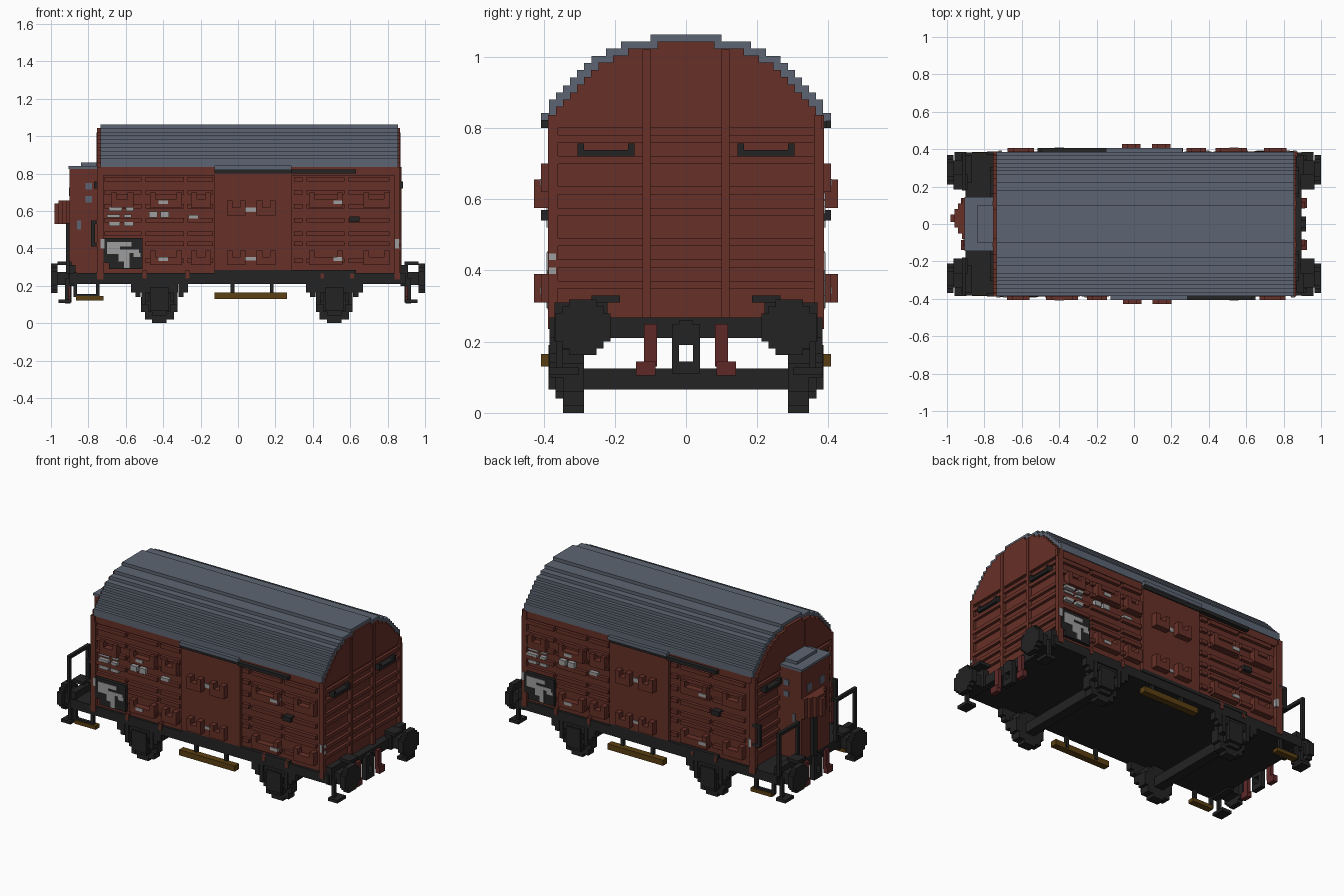
import bpy, bmesh, math

if "Cube" in bpy.data.objects:
    bpy.data.objects.remove(bpy.data.objects["Cube"])

V = 0.0195  # block size of the stepped style


def material(name, rgb):
    m = bpy.data.materials.new(name)
    m.use_nodes = True
    m.diffuse_color = (*rgb, 1)
    bsdf = m.node_tree.nodes["Principled BSDF"]
    bsdf.inputs["Base Color"].default_value = (*rgb, 1)
    bsdf.inputs["Roughness"].default_value = 0.9
    return m


RED = material("oxide red", (0.135, 0.030, 0.021))
ROOF = material("slate grey", (0.110, 0.130, 0.170))
DARK = material("charcoal", (0.017, 0.017, 0.017))
PALE = material("pale grey", (0.34, 0.34, 0.34))
WOOD = material("brown wood", (0.105, 0.050, 0.006))
MAROON = material("dark maroon", (0.115, 0.022, 0.022))


def part(name, mat, boxes):
    """One object made of boxes given as (x0, x1, y0, y1, z0, z1)."""
    bm = bmesh.new()
    for x0, x1, y0, y1, z0, z1 in boxes:
        vs = bmesh.ops.create_cube(bm, size=1)["verts"]
        for v in vs:
            v.co = (x1 if v.co.x > 0 else x0, y1 if v.co.y > 0 else y0, z1 if v.co.z > 0 else z0)
    mesh = bpy.data.meshes.new(name)
    bm.to_mesh(mesh)
    bm.free()
    mesh.materials.append(mat)
    ob = bpy.data.objects.new(name, mesh)
    bpy.context.collection.objects.link(ob)
    return ob


def mirror_y(boxes):
    return boxes + [(a, b, -d, -c, e, f) for a, b, c, d, e, f in boxes]


def mirror_x(boxes):
    return boxes + [(-b, -a, c, d, e, f) for a, b, c, d, e, f in boxes]


def both_sides(boxes):
    """Repeat side details on the other long side, turned half round."""
    return boxes + [(0.135 - b, 0.135 - a, -d, -c, e, f) for a, b, c, d, e, f in boxes]


def side(x0, x1, z0, z1, out):
    return (x0, x1, -out, -0.36, z0, z1)


def disc_x(x0, x1, y, z, r):
    """Stepped disc facing x."""
    out = []
    n = round(2 * r / V)
    for k in range(n):
        c = -r + (k + 0.5) * 2 * r / n
        h = max(V, round(math.sqrt(r * r - c * c) / V) * V)
        out.append((x0, x1, y - h, y + h, z + c - r / n, z + c + r / n))
    return out


def disc_y(x, y0, y1, z, r):
    return [(x + b[2], x + b[3], y0, y1, b[4], b[5]) for b in disc_x(0, 1, 0, z, r)]


# Stepped roof arch: half width and top height of each step
steps = [(0.385, 0.88), (0.365, 0.90), (0.345, 0.92), (0.326, 0.942), (0.306, 0.963), (0.287, 0.983),
         (0.265, 1.003), (0.225, 1.023), (0.183, 1.043), (0.10, 1.063)]
lows = [0.835] + [z for _, z in steps[:-1]]
part("roof", ROOF, [(-0.735, 0.855, -w, w, lo, z) for (w, z), lo in zip(steps, lows)])
part("end_wall_arches", RED, [(x0, x1, -w + V, w - V, 0.8, z - V)
                              for w, z in steps for x0, x1 in ((-0.755, -0.72), (0.84, 0.865))])

# Body, door and ribs
part("body_walls", RED, [(-0.735, 0.848, -0.368, 0.368, 0.265, 0.836)])
part("side_doors", RED, both_sides([side(-0.125, 0.285, 0.285, 0.80, 0.388)]))
part("door_headers", ROOF, both_sides([side(-0.125, 0.285, 0.82, 0.842, 0.407)]))
part("door_rails", DARK, both_sides([side(-0.125, 0.285, 0.80, 0.82, 0.395), side(0.285, 0.63, 0.80, 0.822, 0.407),
                                     side(-0.125, 0.63, 0.265, 0.285, 0.388)]))
rows = (0.77, 0.70, 0.625, 0.55, 0.478, 0.425, 0.335)
spans = ((-0.715, -0.515), (-0.495, -0.29), (-0.27, -0.135), (0.30, 0.345), (0.365, 0.57), (0.59, 0.81))
part("side_ribs", RED, both_sides(
    [side(a, b, z - 0.012, z + 0.012, 0.388) for a, b in spans for z in rows]
    + [side(-0.74, 0.865, 0.79, 0.836, 0.38)]
    + [side(a, a + 0.02, 0.235, 0.80, 0.388) for a in (-0.738, 0.845)]
    + [side(a, a + 0.02, 0.24, 0.285, 0.388) for a in (-0.51, -0.28, 0.44, 0.60)]))


# U-shaped hinges and brackets
def bracket(x0, x1, z, out):
    return [side(x0, x1, z, z + 0.045, out), side(x0, x0 + 0.03, z + 0.045, z + 0.08, out),
            side(x1 - 0.03, x1, z + 0.045, z + 0.08, out)]


brackets = []
for z in (0.62, 0.31):
    for a, b in ((-0.47, -0.30), (-0.25, -0.145), (0.38, 0.56), (0.67, 0.81)):
        brackets += bracket(a, b, z, 0.407)
brackets += bracket(-0.68, -0.56, 0.62, 0.407)
for z in (0.575, 0.31):
    brackets += bracket(-0.06, 0.04, z, 0.427) + bracket(0.10, 0.20, z, 0.427)
part("side_brackets", RED, both_sides(brackets))

# Painted panels and markings on the sides
part("chalk_panels", DARK, both_sides([side(-0.72, -0.51, 0.325, 0.455, 0.389), side(-0.69, -0.51, 0.29, 0.325, 0.389),
                                       side(0.595, 0.65, 0.54, 0.57, 0.407)]))
blob = [(-0.70, -0.57, 0.41, 0.435), (-0.70, -0.63, 0.37, 0.41), (-0.65, -0.53, 0.375, 0.395),
        (-0.64, -0.58, 0.33, 0.375), (-0.61, -0.58, 0.295, 0.33), (-0.56, -0.52, 0.355, 0.375),
        (-0.735, -0.715, 0.40, 0.45)]
marks = [(-0.69, -0.62, 0.60, 0.618), (-0.60, -0.56, 0.60, 0.618), (-0.70, -0.63, 0.565, 0.58),
         (-0.61, -0.57, 0.565, 0.58), (-0.69, -0.63, 0.52, 0.54), (-0.61, -0.56, 0.52, 0.54),
         (-0.475, -0.43, 0.565, 0.597), (-0.415, -0.37, 0.565, 0.597), (-0.265, -0.21, 0.56, 0.578),
         (0.04, 0.095, 0.595, 0.62), (0.04, 0.095, 0.335, 0.353), (0.84, 0.86, 0.40, 0.45)]
high = [(x, x + 0.05, z, z + 0.02) for x in (-0.425, 0.51) for z in (0.637, 0.333)]
part("side_markings", PALE, both_sides([side(*b, 0.392) for b in blob + marks] + [side(*b, 0.410) for b in high]))

# End wall ribs, posts and grab handles
for name, s, e in (("right", 1, 0.848), ("left", -1, 0.735)):
    def end(d0, d1, *rest, s=s, e=e):
        xs = sorted((s * (e + d0), s * (e + d1)))
        return (*xs, *rest)
    part(name + "_end_ribs", RED,
         [end(-0.01, 0.0175, a, b, z - 0.011, z + 0.011) for z in (0.77, 0.71, 0.625, 0.565, 0.48, 0.42, 0.36)
          for a, b in ((-0.37, -0.12), (-0.10, 0.10), (0.12, 0.37))]
         + mirror_y([end(-0.01, 0.022, 0.10, 0.122, 0.265, 1.02), end(-0.01, 0.018, 0.368, 0.388, 0.235, 0.836)]))
    part(name + "_end_handles", DARK, mirror_y([end(0, 0.035, 0.145, 0.305, 0.72, 0.738),
                                                end(0, 0.035, 0.145, 0.163, 0.738, 0.757),
                                                end(0, 0.035, 0.287, 0.305, 0.738, 0.757)]))
part("end_markings", PALE, mirror_y([(0.86, 0.869, 0.365, 0.385, z, z + 0.018) for z in (0.39, 0.43)]))

# Brakeman's cabin
part("cabin", RED, [(-0.90, -0.735, -0.14, 0.14, 0.265, 0.825)])
part("cabin_roof", ROOF, [(-0.905, -0.735, -0.145, 0.145, 0.825, 0.84), (-0.84, -0.735, -0.10, 0.10, 0.84, 0.858)])
part("cabin_windows", ROOF, mirror_y(
    [(-0.815, -0.78, 0.13, 0.144, z, z + 0.035) for z in (0.715, 0.645)]
    + [(-0.86, -0.84, 0.13, 0.144, 0.50, 0.55), (-0.904, -0.89, 0.04, 0.085, 0.68, 0.725)]))
part("cabin_hood", RED, [(-0.92, -0.90, -0.08, 0.14, 0.53, 0.655), (-0.94, -0.92, -0.05, 0.11, 0.53, 0.655),
                         (-0.96, -0.94, -0.02, 0.08, 0.53, 0.655), (-0.98, -0.96, 0.01, 0.05, 0.53, 0.64)])
part("cabin_post", DARK, [(-0.92, -0.90, 0.01, 0.05, 0.265, 0.53)])

# Platform railings and corner grab rails
part("platform_railings", DARK, mirror_y(
    [(-0.92, -0.90, y, y + 0.02, 0.265, 0.535) for y in (0.365, 0.18)] + [(-0.92, -0.90, 0.18, 0.385, 0.515, 0.535)]))
part("corner_grab_rails", DARK, mirror_y(
    [(-0.785, -0.765, 0.368, 0.388, 0.41, 0.55)] + [(-0.785, -0.73, 0.368, 0.388, z, z + 0.02) for z in (0.41, 0.53)]))

# Underframe
part("underframe", DARK, [(-0.90, 0.895, -0.383, 0.383, 0.21, 0.268)])
buffers = []
for y in (-0.29, 0.29):
    s = 1 if y > 0 else -1
    buffers += disc_x(0.965, 1.0, y, 0.24, 0.078)
    buffers += [(0.88, 0.97, y - 0.05, y + 0.05, 0.205, 0.275)]
    buffers += [(0.89, 0.965, min(s * 0.185, s * 0.265), max(s * 0.185, s * 0.265), 0.31, 0.33),
                (0.87, 0.91, min(s * 0.22, s * 0.37), max(s * 0.22, s * 0.37), 0.20, 0.31)]
part("buffers", DARK, mirror_x(buffers))
part("draw_hooks", DARK, mirror_x(mirror_y([(0.89, 0.92, 0.02, 0.04, 0.11, 0.25)])
                                  + mirror_x([(0.89, 0.92, -0.02, 0.02, z, z + 0.035) for z in (0.11, 0.19, 0.225)])))
part("brake_hoses", MAROON, mirror_x(mirror_y([(0.895, 0.915, 0.082, 0.118, 0.13, 0.25),
                                               (0.895, 0.925, 0.085, 0.14, 0.105, 0.145)])))

# Wheels, axles and axle guards
wheels, gear = [], []
for x in (-0.42, 0.515):
    wheels += disc_y(x, 0.287, 0.345, 0.10, 0.10)
    gear += disc_y(x, 0.345, 0.366, 0.11, 0.07)
    gear += [(x - 0.05, x + 0.05, 0.345, 0.386, 0.065, 0.19), (x - 0.10, x + 0.10, 0.345, 0.375, 0.165, 0.215)]
    for s in (-1, 1):
        for d, w, z in ((0.085, 0.012, 0.10), (0.115, 0.014, 0.14), (0.14, 0.012, 0.165)):
            gear.append((x + s * d - w, x + s * d + w, 0.345, 0.383, z, 0.215))
part("wheels", DARK, mirror_y(wheels))
part("axle_guards", DARK, mirror_y(gear))
part("axles", DARK, [(x - 0.03, x + 0.03, -0.29, 0.29, 0.065, 0.125) for x in (-0.42, 0.515)])

# Steps and hangers
part("door_steps", WOOD, mirror_y([(-0.125, 0.262, 0.365, 0.407, 0.13, 0.165)]))
part("platform_steps", WOOD, mirror_y([(-0.865, -0.72, 0.345, 0.386, 0.122, 0.145)]))
part("step_hangers", DARK, mirror_y(
    [(x, x + 0.02, 0.36, 0.38, 0.14, 0.27) for x in (-0.04, 0.17, -0.88, -0.76)]
    + [(-0.88, -0.74, 0.36, 0.38, 0.145, 0.155)]))
part("corner_steps", DARK, mirror_x(mirror_y([(0.895, 0.96, 0.30, 0.385, 0.108, 0.127),
                                              (0.905, 0.925, 0.345, 0.365, 0.12, 0.24)])))
